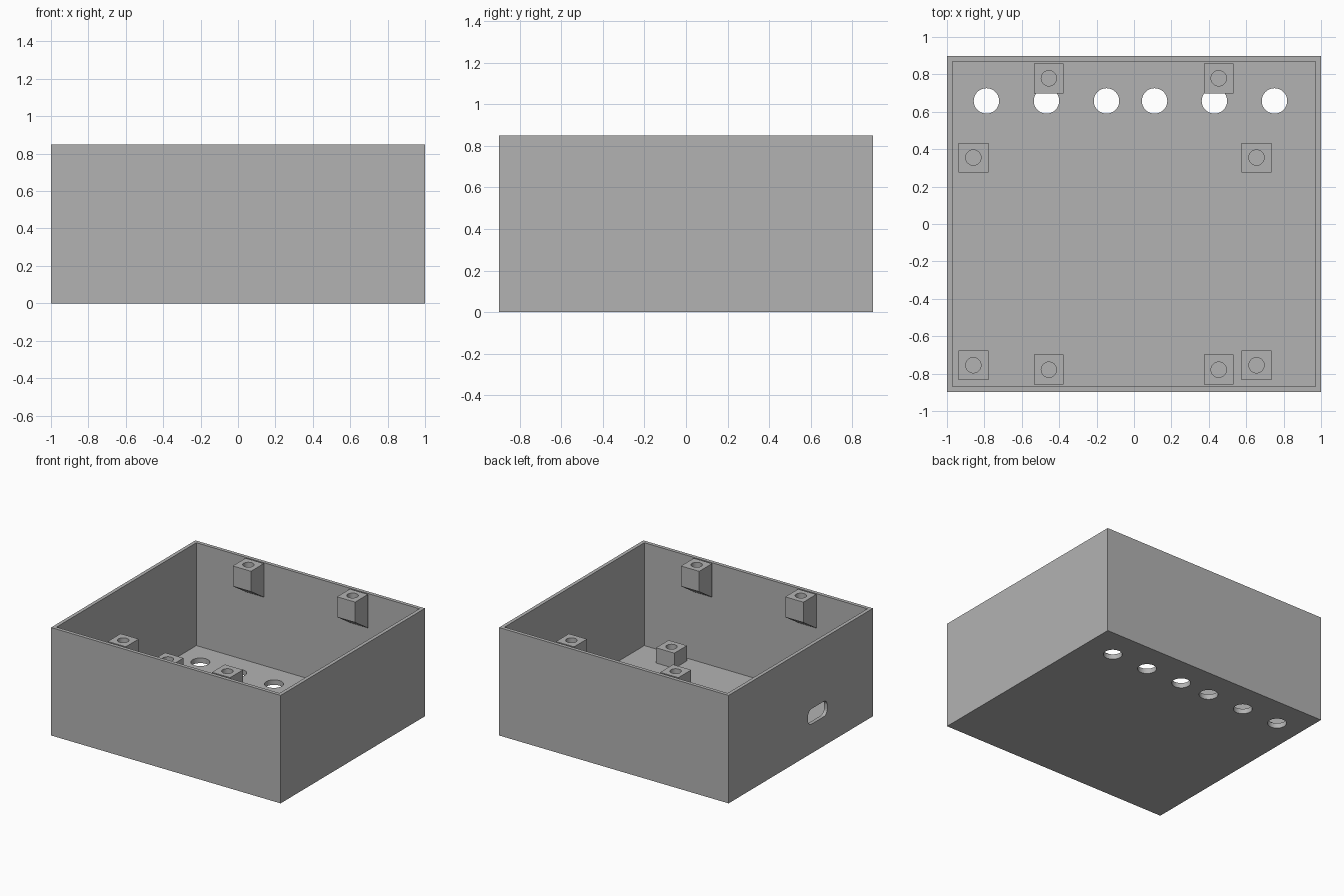
import bpy
import bmesh
import math
from mathutils import Matrix, Vector

W, D, H = 2.0, 1.796, 0.85      # outer size
WALL, FLOOR = 0.04, 0.04
INNER_Y = D / 2 - WALL

old = bpy.data.objects.get("Cube")
if old:
    bpy.data.objects.remove(old, do_unlink=True)

grey = bpy.data.materials.new("plain grey")
grey.use_nodes = True
colour = (0.45, 0.45, 0.45, 1)
grey.diffuse_color = colour
grey.node_tree.nodes["Principled BSDF"].inputs["Base Color"].default_value = colour


def to_object(name, bm):
    bmesh.ops.recalc_face_normals(bm, faces=bm.faces)
    mesh = bpy.data.meshes.new(name)
    bm.to_mesh(mesh)
    bm.free()
    mesh.materials.append(grey)
    obj = bpy.data.objects.new(name, mesh)
    bpy.context.collection.objects.link(obj)
    return obj


def box_mesh(size, centre):
    bm = bmesh.new()
    bmesh.ops.create_cube(bm, size=1, matrix=Matrix.Translation(centre) @ Matrix.Diagonal((*size, 1)))
    return bm


def cylinder(name, radius, x, y, bottom, top):
    bm = bmesh.new()
    bmesh.ops.create_cone(bm, cap_ends=True, segments=48, radius1=radius, radius2=radius,
                          depth=top - bottom,
                          matrix=Matrix.Translation((x, y, (top + bottom) / 2)))
    return to_object(name, bm)


def cut(obj, cutters):
    """Subtract each cutter, then discard it."""
    bpy.context.view_layer.objects.active = obj
    for cutter in cutters:
        cutter.hide_render = True
        mod = obj.modifiers.new("cut", 'BOOLEAN')
        mod.operation = 'DIFFERENCE'
        mod.solver = 'EXACT'
        mod.object = cutter
        bpy.ops.object.modifier_apply(modifier=mod.name)
        bpy.data.objects.remove(cutter, do_unlink=True)


def smooth(obj):
    bpy.ops.object.select_all(action='DESELECT')
    obj.select_set(True)
    bpy.context.view_layer.objects.active = obj
    bpy.ops.object.shade_smooth_by_angle(angle=math.radians(30))


# Open-topped case: inset the top face and push it down to the floor
bm = box_mesh((W, D, H), (0, 0, H / 2))
bm.normal_update()
top = max(bm.faces, key=lambda f: f.calc_center_median().z)
bmesh.ops.inset_region(bm, faces=[top], thickness=WALL)
pushed = bmesh.ops.extrude_face_region(bm, geom=[top])
verts = [v for v in pushed["geom"] if isinstance(v, bmesh.types.BMVert)]
bmesh.ops.translate(bm, vec=(0, 0, FLOOR - H), verts=verts)
if top.is_valid:
    bmesh.ops.delete(bm, geom=[top], context='FACES_ONLY')
case = to_object("case", bm)

# Row of round floor holes
cutters = [cylinder("floor_hole_cutter", 0.068, x, 0.658, -0.1, 0.1)
           for x in (-0.789, -0.468, -0.147, 0.11, 0.43, 0.751)]

# Rounded port slot through the right-hand wall
bm = box_mesh((0.2, 0.24, 0.12), (-1, -0.21, 0.29))
long_edges = [e for e in bm.edges
              if abs((e.verts[0].co - e.verts[1].co).normalized().dot(Vector((1, 0, 0)))) > 0.9]
bmesh.ops.bevel(bm, geom=long_edges, offset=0.045, segments=8, profile=0.5, affect='EDGES')
cutters.append(to_object("port_cutter", bm))
cut(case, cutters)
smooth(case)

# Lid screw bosses: wedge-bottomed blocks on the front and back walls
for side, label in ((1, "back"), (-1, "front")):
    for x, hand in ((-0.455, "right"), (0.453, "left")):
        bm = bmesh.new()
        near, far = side * (INNER_Y - 0.16), side * INNER_Y
        profile = [(near, H), (far, H), (far, 0.585), (near, 0.69)]
        face = bm.faces.new([bm.verts.new((x - 0.079, y, z)) for y, z in profile])
        ext = bmesh.ops.extrude_face_region(bm, geom=[face])
        moved = [v for v in ext["geom"] if isinstance(v, bmesh.types.BMVert)]
        bmesh.ops.translate(bm, vec=(0.158, 0, 0), verts=moved)
        boss = to_object(f"{label}_{hand}_screw_boss", bm)
        cut(boss, [cylinder("screw_cutter", 0.041, x, side * 0.779, H - 0.13, H + 0.1)])
        smooth(boss)

# Board standoffs on the floor
for y, label in ((0.355, "back"), (-0.755, "front")):
    for x, hand in ((-0.859, "right"), (0.655, "left")):
        post = to_object(f"{label}_{hand}_standoff",
                         box_mesh((0.16, 0.157, 0.12), (x, y, FLOOR + 0.06)))
        cut(post, [cylinder("screw_cutter", 0.041, x, y, 0.06, 0.3)])
        smooth(post)
